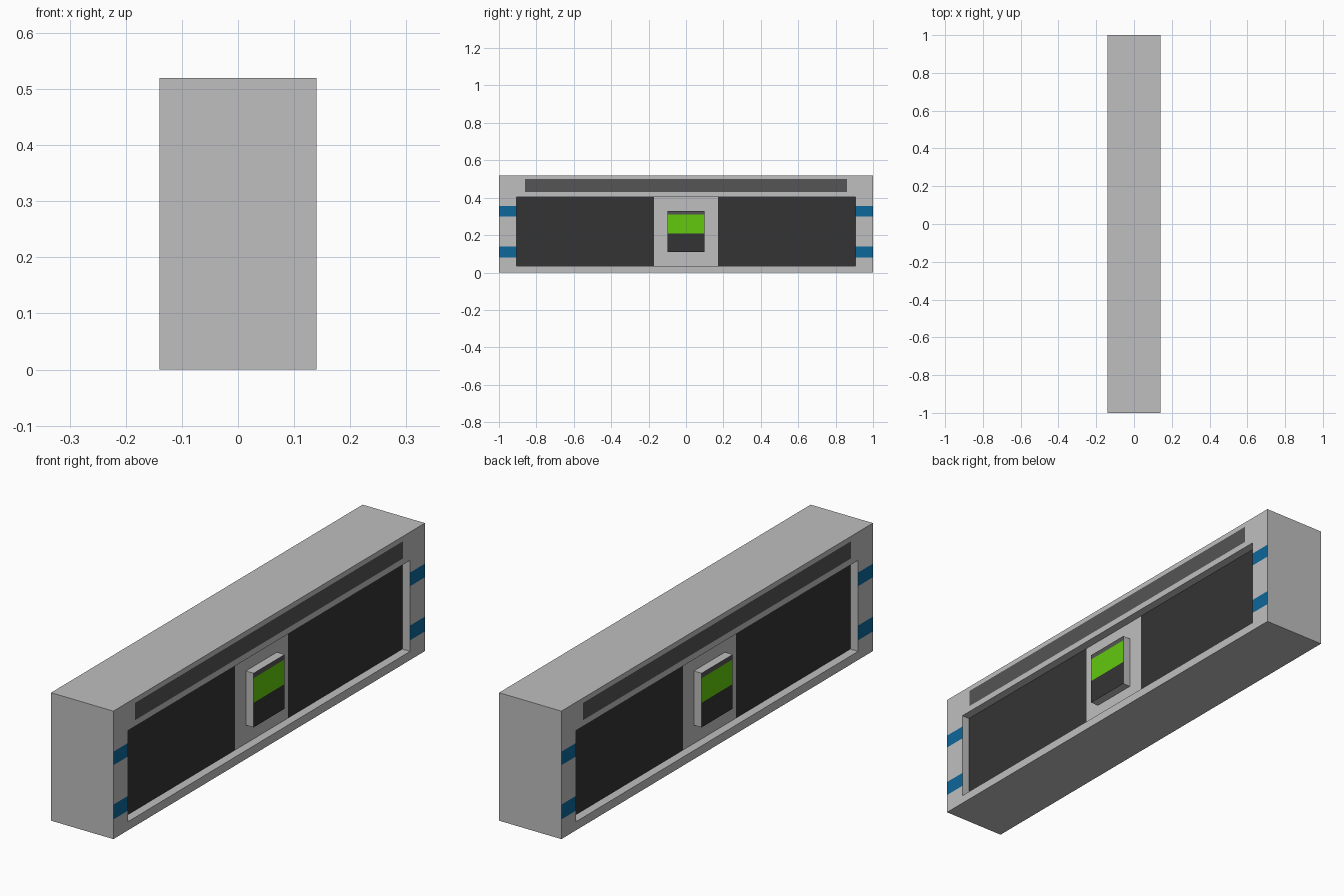
import bpy, bmesh
from mathutils import Vector

if "Cube" in bpy.data.objects:
    bpy.data.objects.remove(bpy.data.objects["Cube"])

# Colours
COLOURS = [("light_grey", (0.52, 0.52, 0.52)), ("dark_panel", (0.034, 0.034, 0.034)),
           ("mid_grey", (0.09, 0.09, 0.09)), ("blue", (0.004, 0.135, 0.323)),
           ("green", (0.122, 0.584, 0.004))]
MATS = []
for name, c in COLOURS:
    m = bpy.data.materials.new(name)
    m.diffuse_color = (*c, 1)
    m.use_nodes = True
    m.node_tree.nodes["Principled BSDF"].inputs["Base Color"].default_value = m.diffuse_color
    MATS.append(m)
GREY, DARK, MID, BLUE, GREEN = range(5)
HALF_X, DEPTH = 0.14, 0.035


def box(x, y, z, y_cuts=(), z_cuts=()):
    """Box between pairs of limits, its faces cut at given y and z."""
    bm = bmesh.new()
    bmesh.ops.create_cube(bm, size=1)
    for v in bm.verts:
        v.co = Vector([lim[0] + (k + 0.5) * (lim[1] - lim[0])
                       for k, lim in zip(v.co, (x, y, z))])
    for axis, cuts in ((1, y_cuts), (2, z_cuts)):
        for c in cuts:
            p, n = Vector((0, 0, 0)), Vector((0, 0, 0))
            p[axis], n[axis] = c, 1
            bmesh.ops.bisect_plane(bm, geom=bm.verts[:] + bm.edges[:] + bm.faces[:],
                                   plane_co=p, plane_no=n)
    bm.normal_update()
    return bm


def finish(bm, name):
    me = bpy.data.meshes.new(name)
    bm.to_mesh(me)
    bm.free()
    for m in MATS:
        me.materials.append(m)
    ob = bpy.data.objects.new(name, me)
    bpy.context.collection.objects.link(ob)


def in_recess(c):
    return abs(c.y) < 0.905 and 0.035 < c.z < 0.405


# Cabinet body with recessed panel, top slot and end stripes on both long sides
bm = box((-HALF_X, HALF_X), (-1, 1), (0, 0.52),
         (-0.905, -0.86, -0.17, 0.17, 0.86, 0.905),
         (0.035, 0.08, 0.14, 0.30, 0.355, 0.405, 0.43, 0.50))
for f in bm.faces:
    c = f.calc_center_median()
    if abs(f.normal.x) < 0.5:
        continue
    if in_recess(c):
        f.material_index = DARK if abs(c.y) > 0.17 else GREY
    elif abs(c.y) < 0.86 and 0.43 < c.z < 0.50:
        f.material_index = MID
    elif abs(c.y) > 0.905 and (0.08 < c.z < 0.14 or 0.30 < c.z < 0.355):
        f.material_index = BLUE
for s in (-1, 1):
    faces = [f for f in bm.faces if f.normal.x * s > 0.5 and in_recess(f.calc_center_median())]
    geom = bmesh.ops.extrude_face_region(bm, geom=faces)["geom"]
    for v in geom:
        if isinstance(v, bmesh.types.BMVert):
            v.co.x = s * (HALF_X - DEPTH)
    old = [f for f in faces if f.is_valid]
    if old:
        bmesh.ops.delete(bm, geom=old, context='FACES')
    bm.normal_update()
for f in bm.faces:
    if abs(f.normal.x) < 0.5:
        f.material_index = GREY
bmesh.ops.recalc_face_normals(bm, faces=bm.faces[:])
finish(bm, "cabinet_body")

# Raised display block in the middle of each recess
for s, side in ((1, "right"), (-1, "left")):
    lim = sorted((s * (HALF_X - DEPTH - 0.005), s * HALF_X))
    bm = box(lim, (-0.10, 0.10), (0.11, 0.33), (), (0.21, 0.31))
    for f in bm.faces:
        if f.normal.x * s > 0.5:
            z = f.calc_center_median().z
            f.material_index = DARK if z < 0.21 else GREEN if z < 0.31 else MID
    finish(bm, "display_" + side)
